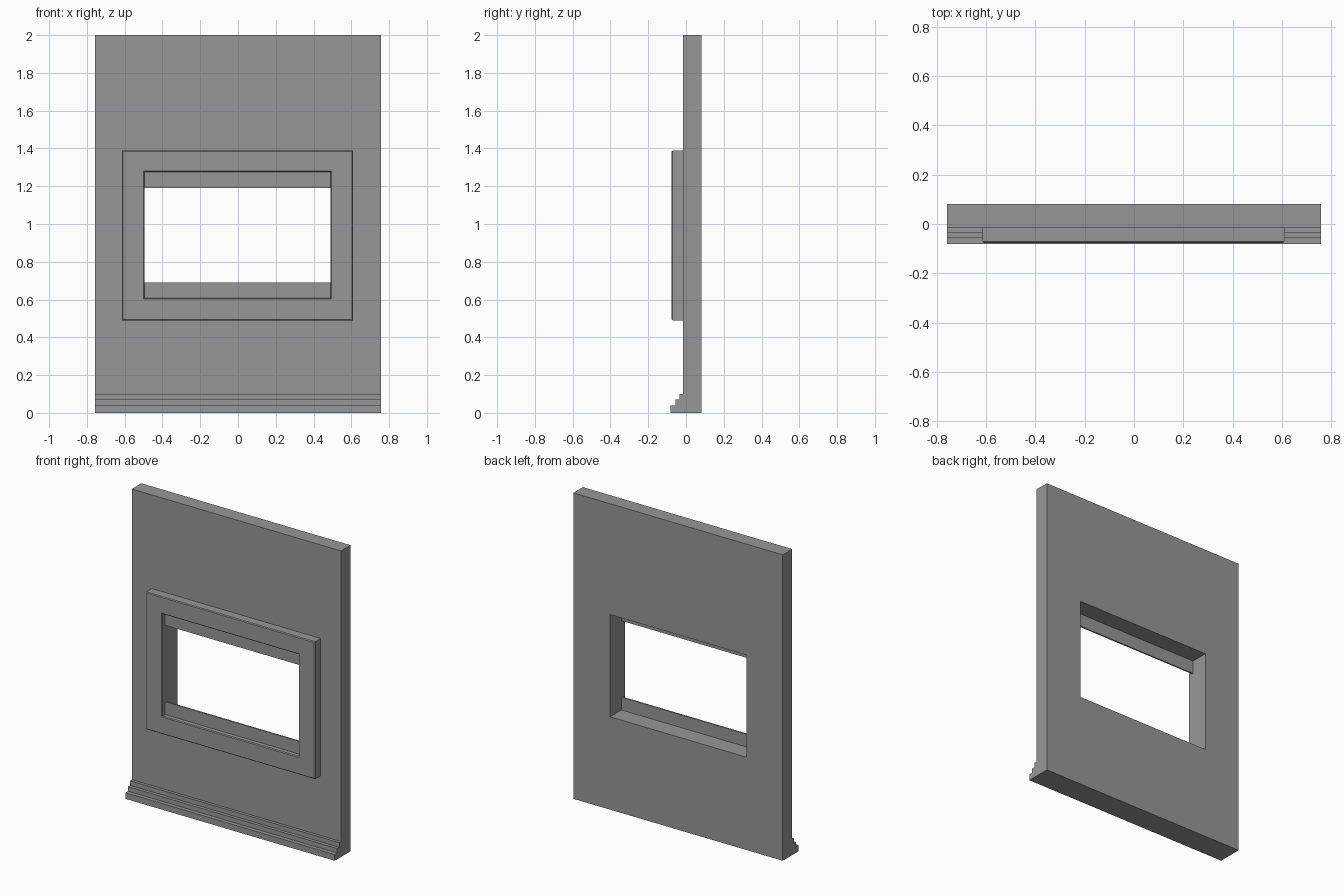
import bpy
import bmesh

cube = bpy.data.objects.get("Cube")
if cube:
    bpy.data.objects.remove(cube, do_unlink=True)

# One plain grey for the whole model
grey = bpy.data.materials.new("plain grey")
grey.use_nodes = True
colour = (0.31, 0.31, 0.31, 1)
grey.diffuse_color = colour
grey.node_tree.nodes["Principled BSDF"].inputs["Base Color"].default_value = colour


def finish(name, bm):
    bmesh.ops.recalc_face_normals(bm, faces=bm.faces)
    mesh = bpy.data.meshes.new(name)
    bm.to_mesh(mesh)
    bm.free()
    mesh.materials.append(grey)
    obj = bpy.data.objects.new(name, mesh)
    bpy.context.collection.objects.link(obj)
    return obj


def extrude_x(name, profile, x0, x1):
    """Extrude a closed (y, z) profile sideways from x0 to x1."""
    bm = bmesh.new()
    face = bm.faces.new([bm.verts.new((x0, y, z)) for y, z in profile])
    ext = bmesh.ops.extrude_face_region(bm, geom=[face])
    moved = [v for v in ext["geom"] if isinstance(v, bmesh.types.BMVert)]
    bmesh.ops.translate(bm, verts=moved, vec=(x1 - x0, 0, 0))
    return finish(name, bm)


def ring_panel(name, outer, inner, front, back, bevel=0):
    """Upright slab with a rectangular opening; rects are (x0, x1, z0, z1)."""
    bm = bmesh.new()

    def loop(rect, y):
        x0, x1, z0, z1 = rect
        return [bm.verts.new((x, y, z))
                for x, z in ((x0, z0), (x1, z0), (x1, z1), (x0, z1))]

    loops = [loop(outer, front), loop(inner, front),
             loop(inner, back), loop(outer, back)]
    for a, b in zip(loops, loops[1:] + loops[:1]):
        for i in range(4):
            j = (i + 1) % 4
            bm.faces.new((a[i], a[j], b[j], b[i]))
    if bevel:
        rims = [bm.edges.get((lp[i], lp[(i + 1) % 4]))
                for lp in loops[:2] for i in range(4)]
        bmesh.ops.recalc_face_normals(bm, faces=bm.faces)
        bmesh.ops.bevel(bm, geom=rims, offset=bevel, segments=1,
                        affect="EDGES", profile=0.5)
    return finish(name, bm)


half_width = 0.757
wall_front, wall_back = -0.016, 0.082
opening = (-0.495, 0.491, 0.607, 1.275)

# Wall slab with the window opening
ring_panel("wall", (-half_width, half_width, 0, 2), opening, wall_front, wall_back)

# Raised surround on the front
ring_panel("window_surround", (-0.613, 0.609, 0.49, 1.388), opening,
           -0.076, wall_front, bevel=0.005)

# Thin strips narrowing the opening at top and bottom
x0, x1, z0, z1 = opening
for name, low, high in (("lower_strip", z0, 0.69), ("upper_strip", 1.19, z1)):
    extrude_x(name, [(-0.045, low), (-0.035, low), (-0.035, high), (-0.045, high)], x0, x1)

# Stepped skirting along the foot of the wall
steps = [(-0.082, 0.04), (-0.056, 0.07), (-0.035, 0.1)]
profile = [(wall_front, 0)]
z = 0
for y, top in steps:
    profile += [(y, z), (y, top)]
    z = top
profile.append((wall_front, z))
extrude_x("skirting", profile, -half_width, half_width)
